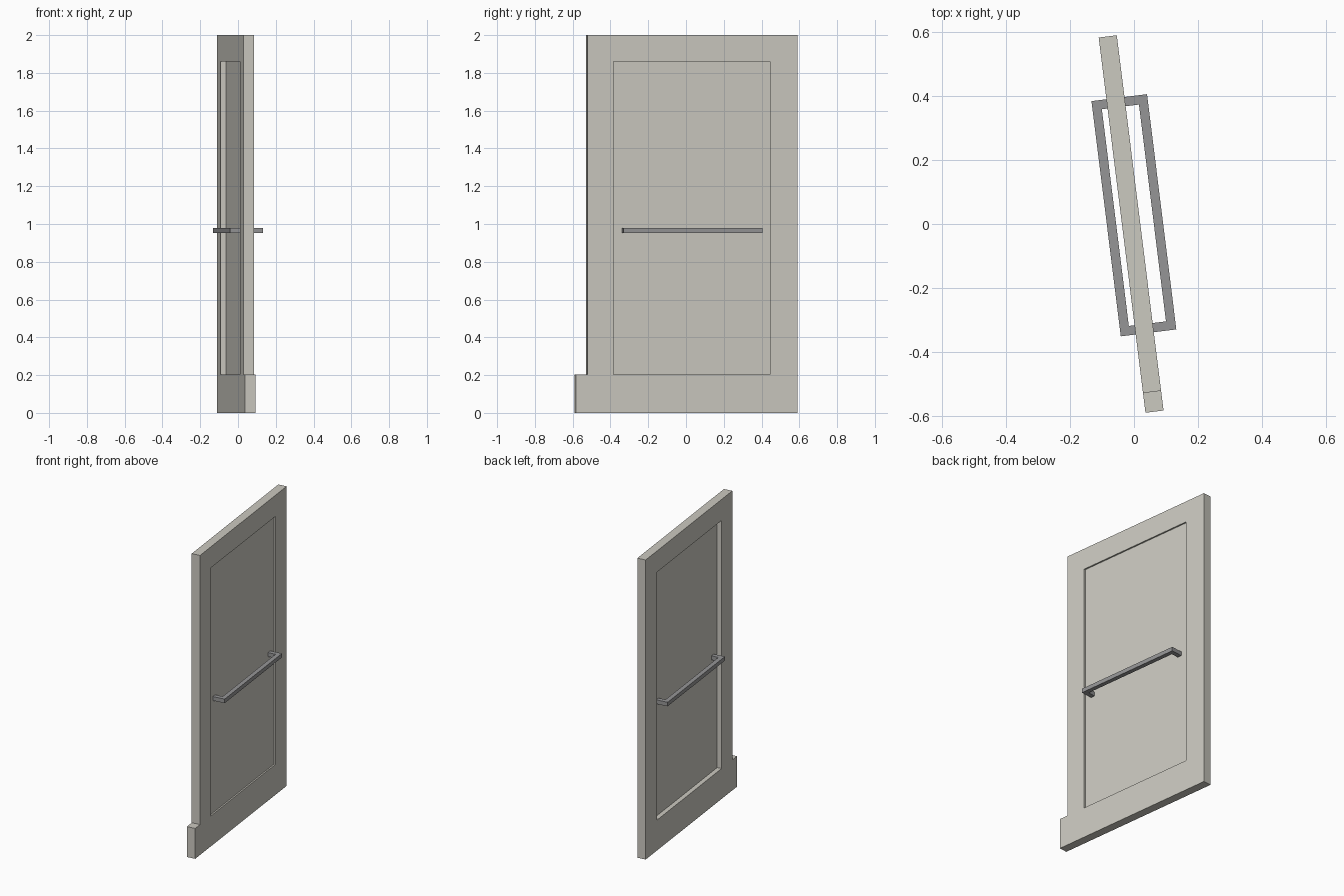
import bpy, bmesh, math
from mathutils import Matrix

cube = bpy.data.objects.get("Cube")
if cube:
    bpy.data.objects.remove(cube, do_unlink=True)

SWING = Matrix.Translation((-0.009, 0, 0)) @ Matrix.Rotation(math.radians(7.1), 4, 'Z')


def material(name, color):
    m = bpy.data.materials.new(name)
    m.use_nodes = True
    m.diffuse_color = color
    m.node_tree.nodes["Principled BSDF"].inputs["Base Color"].default_value = color
    return m


def prism(name, mat, outline, low, high, axis='X'):
    """Extrude an outline: (y, z) points along x, or (x, y) points along z."""
    def point(a, b, c):
        return (c, a, b) if axis == 'X' else (a, b, c)
    bm = bmesh.new()
    face = bm.faces.new([bm.verts.new(point(a, b, low)) for a, b in outline])
    ext = bmesh.ops.extrude_face_region(bm, geom=[face])
    verts = [g for g in ext["geom"] if isinstance(g, bmesh.types.BMVert)]
    bmesh.ops.translate(bm, verts=verts, vec=point(0, 0, high - low))
    bmesh.ops.recalc_face_normals(bm, faces=bm.faces)
    mesh = bpy.data.meshes.new(name)
    bm.to_mesh(mesh)
    bm.free()
    mesh.materials.append(mat)
    ob = bpy.data.objects.new(name, mesh)
    bpy.context.collection.objects.link(ob)
    ob.matrix_world = SWING
    return ob


def rect(a0, a1, b0, b1):
    return [(a0, b0), (a1, b0), (a1, b1), (a0, b1)]


def cut(target, cutter):
    """Subtract a hidden helper from the target."""
    cutter.hide_render = True
    cutter.hide_set(True)
    mod = target.modifiers.new("opening", 'BOOLEAN')
    mod.operation = 'DIFFERENCE'
    mod.solver = 'EXACT'
    mod.object = cutter
    bpy.context.view_layer.update()
    graph = bpy.context.evaluated_depsgraph_get()
    mesh = bpy.data.meshes.new_from_object(target.evaluated_get(graph))
    target.modifiers.clear()
    target.data = mesh
    bpy.data.objects.remove(cutter, do_unlink=True)


door_paint = material("warm light grey", (0.60, 0.585, 0.53, 1))
metal = material("mid grey metal", (0.30, 0.30, 0.305, 1))

# Door frame with a projecting foot at the front edge
HALF = 0.0285
FOOT, BACK, EDGE, STEP = -0.591, 0.591, -0.529, 0.203
frame = prism("door_frame", door_paint,
              [(FOOT, 0), (BACK, 0), (BACK, 2), (EDGE, 2), (EDGE, STEP), (FOOT, STEP)],
              -HALF, HALF)
opening = rect(-0.391, 0.445, STEP, 1.859)
cut(frame, prism("opening_cutter", door_paint, opening, -0.1, 0.1))

# Inset panel, set deeper on one side
prism("door_panel", door_paint, opening, 0.0015, 0.0185)

# Rectangular loop handle passing through the panel
CX, CY, HX, HY, BAR = 0.012, 0.026, 0.0875, 0.3705, 0.029
loop = prism("handle", metal, rect(CX - HX, CX + HX, CY - HY, CY + HY), 0.953, 0.98, 'Z')
HX, HY = HX - BAR, HY - BAR
cut(loop, prism("handle_cutter", metal, rect(CX - HX, CX + HX, CY - HY, CY + HY), 0.9, 1.1, 'Z'))
